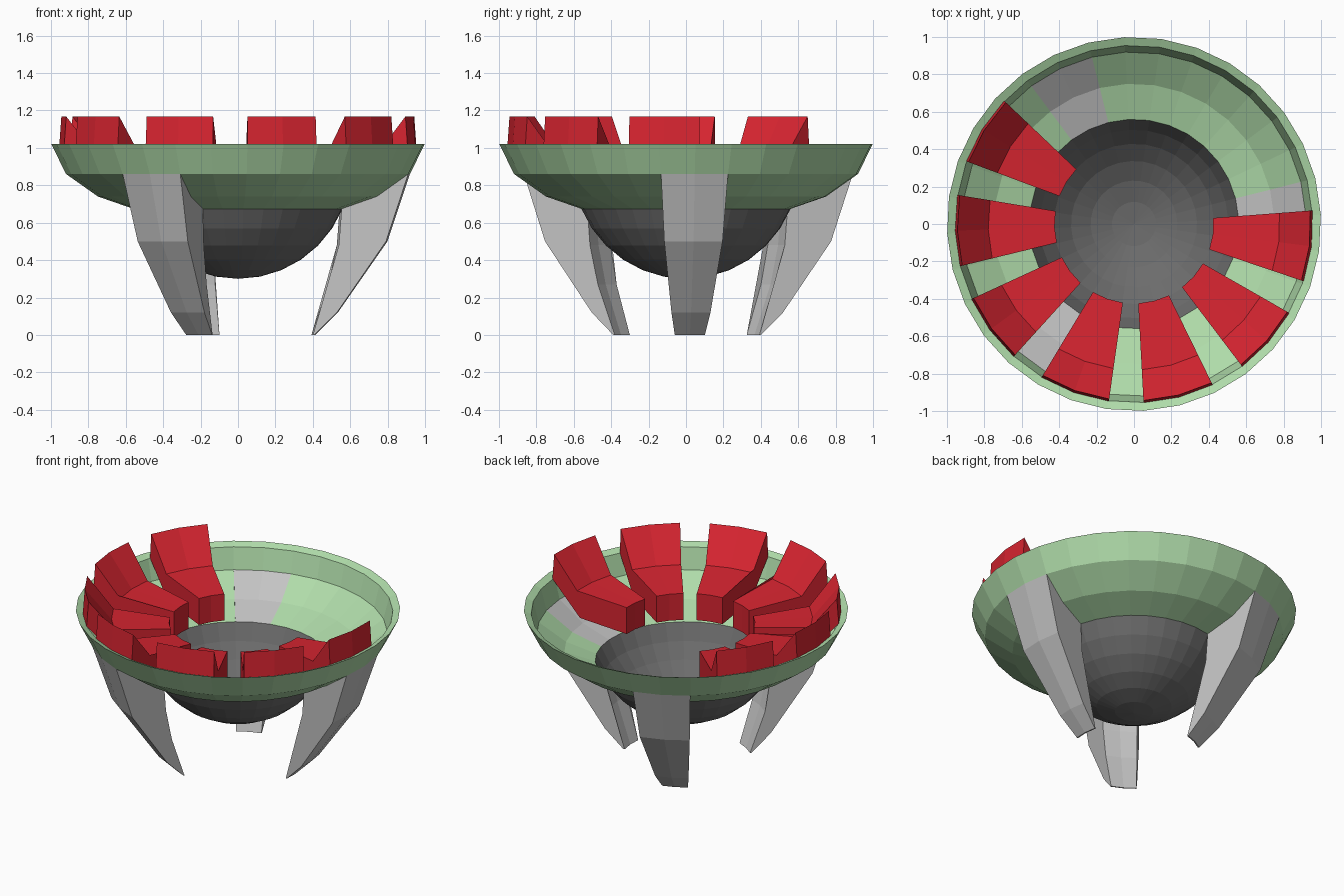
import bpy, bmesh
from math import sin, cos, radians

SEGMENTS = 32
STEP = 360 / SEGMENTS
START = 2.9  # angle of the first facet corner

if "Cube" in bpy.data.objects:
    bpy.data.objects.remove(bpy.data.objects["Cube"], do_unlink=True)


def material(name, rgb):
    mat = bpy.data.materials.new(name)
    mat.use_nodes = True
    mat.diffuse_color = (*rgb, 1)
    mat.node_tree.nodes["Principled BSDF"].inputs["Base Color"].default_value = (*rgb, 1)
    return mat


def polar(r, z, degrees):
    a = radians(degrees)
    return (r * cos(a), r * sin(a), z)


def finish(name, bm, mat):
    mesh = bpy.data.meshes.new(name)
    bm.to_mesh(mesh)
    bm.free()
    mesh.materials.append(mat)
    obj = bpy.data.objects.new(name, mesh)
    bpy.context.collection.objects.link(obj)
    return obj


def lathe(name, profile, mat, skip=lambda column, row: False):
    """Turn an open profile, listed from bottom to top, round the z axis."""
    bm = bmesh.new()
    rings = [[bm.verts.new(polar(r, z, START + i * STEP)) for i in range(SEGMENTS)]
             for r, z in profile]
    for row, (low, high) in enumerate(zip(rings, rings[1:])):
        for i in range(SEGMENTS):
            if not skip(i, row):
                j = (i + 1) % SEGMENTS
                bm.faces.new((low[i], low[j], high[j], high[i]))
    bmesh.ops.remove_doubles(bm, verts=bm.verts, dist=0.0005)
    return finish(name, bm, mat)


def wedge(name, profile, centre, width, mat):
    """Sweep a closed profile through a two-facet slice and cap both sides."""
    bm = bmesh.new()
    slices = [[bm.verts.new(polar(r, z, centre + k * width / 2)) for r, z in profile]
              for k in (-1, 0, 1)]
    for a, b in zip(slices, slices[1:]):
        for i in range(len(profile)):
            j = (i + 1) % len(profile)
            bm.faces.new((a[i], a[j], b[j], b[i]))
    caps = [bm.faces.new(slices[0]), bm.faces.new(slices[2])]
    bmesh.ops.triangulate(bm, faces=caps)
    bmesh.ops.recalc_face_normals(bm, faces=bm.faces)
    return finish(name, bm, mat)


green = material("pale green", (0.434, 0.716, 0.402))
dark = material("dark grey", (0.15, 0.15, 0.15))
grey = material("light grey", (0.546, 0.546, 0.546))
red = material("red", (0.68, 0.018, 0.03))

# Bottom dome: open spherical cap
R, CENTRE_Z = 0.606, 0.906
cap = [(R * sin(radians(k * STEP)), CENTRE_Z - R * cos(radians(k * STEP))) for k in range(7)]
lathe("bottom_dome", cap, dark)

# Flared bowl with a folded rim; facets above the legs are left out
leg_columns = [10, 21, 32]
leg_facets = {(c + d) % SEGMENTS for c in leg_columns for d in (-1, 0)}
EDGE, MIDDLE, SHOULDER = cap[-1], (0.75, 0.74), (0.92, 0.86)
lathe("bowl", [EDGE, MIDDLE, SHOULDER, (1.0, 1.02), (0.955, 1.0), SHOULDER], green,
      skip=lambda column, row: row < 2 and column in leg_facets)

# Legs: curved wedges tapering to a thin foot
leg_profile = [EDGE, MIDDLE, SHOULDER, (0.80, 0.5), (0.535, 0.12), (0.413, 0),
               (0.405, 0), (0.50, 0.27), (0.545, 0.48)]
for n, column in enumerate(leg_columns):
    wedge(f"leg_{n + 1}", leg_profile, START + column * STEP, 2 * STEP, grey)

# Seats: seven wedges with a raised back, leaving a gap at the rear
seat_profile = [(0.425, 0.75), (0.76, 0.78), (0.957, 1.0), (0.945, 1.168),
                (0.78, 0.96), (0.425, 0.93)]
for n in range(7):
    wedge(f"seat_{n + 1}", seat_profile, 148 + n * 34.14, 23, red)
